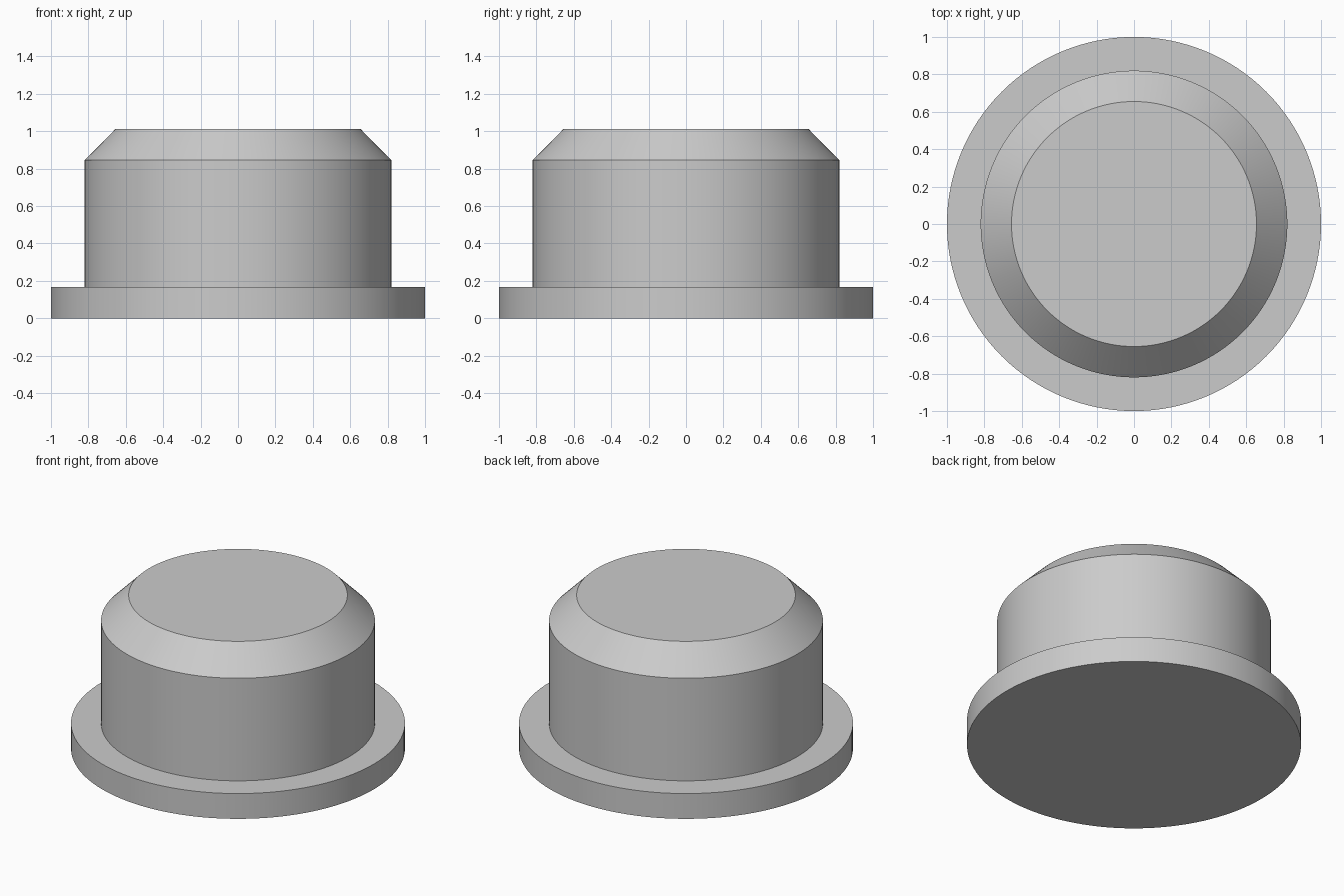
import bpy
import bmesh
from math import cos, sin, tau, radians

SEGMENTS = 128

cube = bpy.data.objects.get("Cube")
if cube:
    bpy.data.objects.remove(cube, do_unlink=True)

# Single plain grey material
GREY = (0.6, 0.6, 0.6, 1.0)
grey = bpy.data.materials.new("light_grey")
grey.use_nodes = True
grey.diffuse_color = GREY
grey.node_tree.nodes["Principled BSDF"].inputs["Base Color"].default_value = GREY


def turned_solid(name, profile, material):
    """Revolve a (radius, height) profile about z and cap both ends."""
    bm = bmesh.new()
    rings = [[bm.verts.new((r * cos(tau * i / SEGMENTS), r * sin(tau * i / SEGMENTS), z))
              for i in range(SEGMENTS)] for r, z in profile]
    for low, high in zip(rings, rings[1:]):
        for i in range(SEGMENTS):
            j = (i + 1) % SEGMENTS
            bm.faces.new((low[i], low[j], high[j], high[i]))
    bm.faces.new(rings[0][::-1])
    bm.faces.new(rings[-1])
    mesh = bpy.data.meshes.new(name)
    bm.to_mesh(mesh)
    bm.free()
    mesh.materials.append(material)
    obj = bpy.data.objects.new(name, mesh)
    bpy.context.collection.objects.link(obj)
    bpy.ops.object.select_all(action="DESELECT")
    obj.select_set(True)
    bpy.context.view_layer.objects.active = obj
    bpy.ops.object.shade_smooth_by_angle(angle=radians(30))
    return obj


# Flange, straight plug body and chamfered end, turned as one piece
turned_solid("flanged_plug", [
    (1.0, 0.0), (1.0, 0.167),
    (0.82, 0.167), (0.82, 0.845),
    (0.655, 1.012),
], grey)
